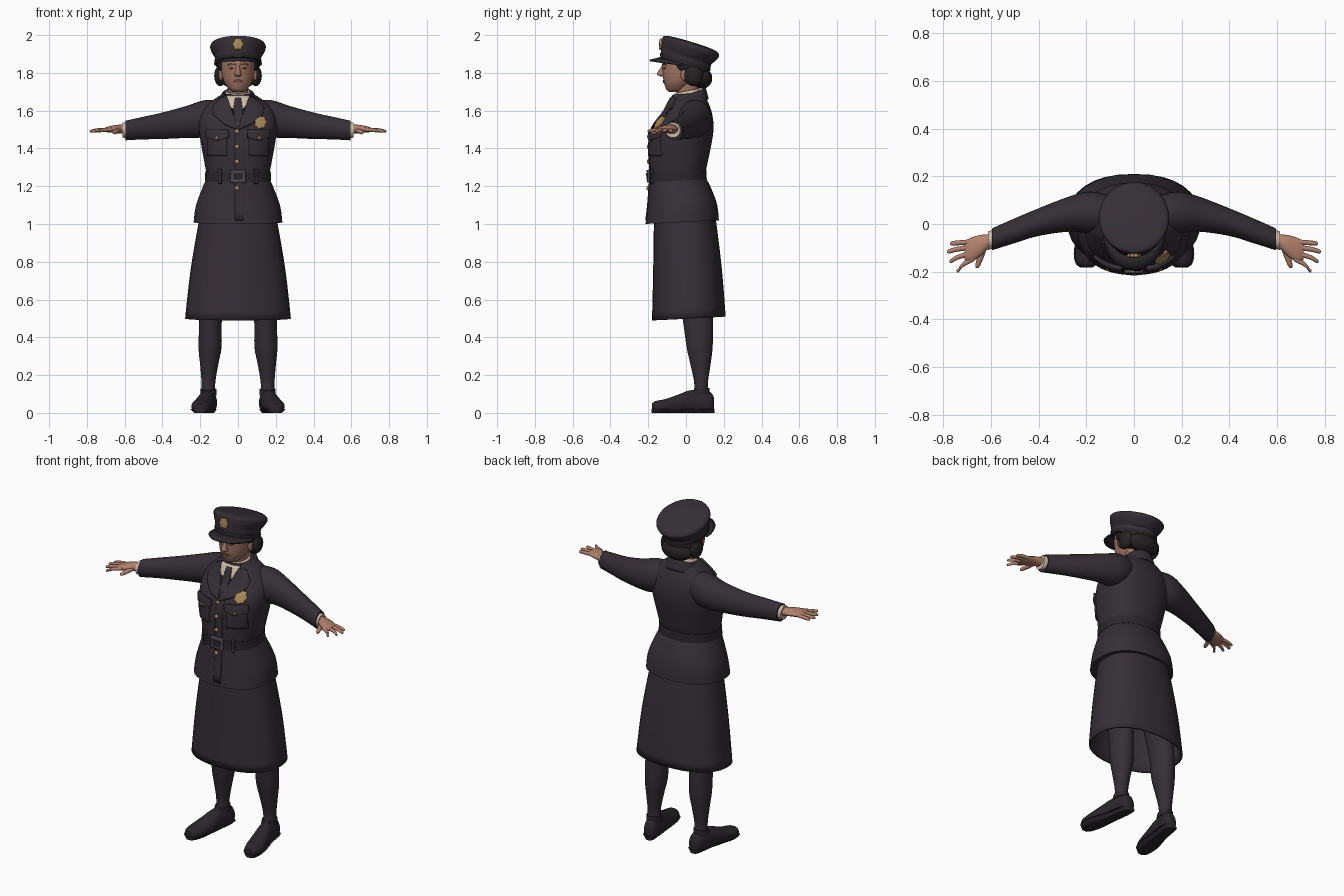
import bpy, bmesh, math
from mathutils import Vector
from mathutils.bvhtree import BVHTree

default_cube = bpy.data.objects.get("Cube")
if default_cube:
    bpy.data.objects.remove(default_cube, do_unlink=True)


def material(name, r, g, b):
    mat = bpy.data.materials.new(name)
    mat.use_nodes = True
    mat.diffuse_color = (r, g, b, 1)
    shader = mat.node_tree.nodes["Principled BSDF"]
    shader.inputs["Base Color"].default_value = (r, g, b, 1)
    shader.inputs["Roughness"].default_value = 0.8
    return mat


NAVY = material("navy cloth", .036, .028, .037)
DARK = material("dark leather", .024, .02, .025)
SKIN = material("hand skin", .45, .22, .15)
FACE = material("face skin", .36, .18, .125)
LIPS = material("lip rose", .26, .10, .08)
BROWN = material("brow brown", .09, .05, .04)
HAIR = material("black hair", .02, .016, .018)
GOLD = material("gold metal", .40, .25, .10)
SHIRT = material("cream shirt", .62, .50, .38)
STEEL = material("buckle steel", .07, .065, .08)


def finish(name, bm, mat, thickness=0):
    mesh = bpy.data.meshes.new(name)
    bm.to_mesh(mesh)
    bm.free()
    mesh.materials.append(mat)
    mesh.shade_smooth()
    mesh.set_sharp_from_angle(angle=math.radians(40))
    obj = bpy.data.objects.new(name, mesh)
    bpy.context.collection.objects.link(obj)
    if thickness:
        solid = obj.modifiers.new("thickness", "SOLIDIFY")
        solid.thickness = thickness
    return obj


def smooth_rows(rows, steps):
    """Catmull-Rom interpolation between the given sections."""
    out = []
    last = len(rows) - 1
    for i in range(last):
        a, b, c, d = (rows[max(0, min(last, i + k))] for k in (-1, 0, 1, 2))
        for j in range(steps):
            t = j / steps
            out.append([q + t / 2 * (r - p + t * (2*p - 5*q + 4*r - s + t * (3*q - p - 3*r + s)))
                        for p, q, r, s in zip(a, b, c, d)])
    return out + [rows[last]]


def loft(name, rows, mat, axis="z", side=1, slope=0, power=2, steps=4, sides=32,
         caps=True, floor=None, ceiling=None, thickness=0):
    """Skin oval sections: (position on axis, two centres, two radii)."""
    bm = bmesh.new()
    rings = []
    for t, u, v, ru, rv in smooth_rows(rows, steps):
        ring = []
        for k in range(sides):
            a = math.tau * k / sides
            c, s = math.cos(a), math.sin(a)
            p = u + ru * math.copysign(abs(c) ** (2 / power), c)
            q = v + rv * math.copysign(abs(s) ** (2 / power), s)
            x, y, z = {"x": (t, p, q), "y": (p, t, q), "z": (p, q, t + slope * (q - v))}[axis]
            if floor is not None:
                z = max(z, floor)
            if ceiling is not None:
                z = min(z, ceiling)
            ring.append(bm.verts.new((x * side, y, z)))
        rings.append(ring)
    for lower, upper in zip(rings, rings[1:]):
        for k in range(sides):
            n = (k + 1) % sides
            bm.faces.new((lower[k], lower[n], upper[n], upper[k]))
    if caps:
        bm.faces.new(rings[0])
        bm.faces.new(rings[-1])
    bmesh.ops.recalc_face_normals(bm, faces=bm.faces)
    return finish(name, bm, mat, thickness)


def ball(name, loc, radii, mat):
    bm = bmesh.new()
    bmesh.ops.create_uvsphere(bm, u_segments=24, v_segments=14, radius=1)
    bmesh.ops.scale(bm, vec=radii, verts=bm.verts)
    bmesh.ops.translate(bm, vec=loc, verts=bm.verts)
    return finish(name, bm, mat)


def surface(obj):
    return BVHTree.FromPolygons([v.co for v in obj.data.vertices],
                                [p.vertices for p in obj.data.polygons])


def front_point(tree, x, z):
    hit = tree.ray_cast(Vector((x, -2, z)), Vector((0, 1, 0)))[0]
    return hit or tree.find_nearest(Vector((x, -.2, z)))[0]


def patch(name, outline, mat, tree, lift=.006, side=1):
    """Lay a flat x-z outline over the front of a body as a thin plate."""
    bm = bmesh.new()
    face = bm.faces.new([bm.verts.new((x * side, 0, z)) for x, z in outline])
    bmesh.ops.triangulate(bm, faces=[face])
    bmesh.ops.subdivide_edges(bm, edges=bm.edges[:], cuts=10, use_grid_fill=True)
    bm.normal_update()
    flipped = [f for f in bm.faces if f.normal.y > 0]
    bmesh.ops.reverse_faces(bm, faces=flipped)
    for v in bm.verts:
        v.co.y = front_point(tree, v.co.x, v.co.z).y - lift
    return finish(name, bm, mat, lift + .003)


def box(x0, x1, z0, z1):
    return [(x0, z0), (x1, z0), (x1, z1), (x0, z1)]


def star(x, z, rx, rz, points):
    return [(x + rx * (1 - .18 * (k % 2)) * math.cos(math.pi * k / points),
             z + rz * (1 - .18 * (k % 2)) * math.sin(math.pi * k / points))
            for k in range(2 * points)]


# Skirt and jacket body
loft("skirt", [(.5, 0, .015, .28, .195), (.75, 0, .008, .252, .182), (1, 0, -.005, .21, .165),
               (1.1, 0, -.01, .19, .15)], NAVY, slope=.05, power=2.3, caps=False, thickness=.012)
jacket = loft("jacket", [(1.01, 0, -.02, .235, .194), (1.1, 0, -.02, .222, .183),
                         (1.2, 0, -.035, .185, .16), (1.25, 0, -.045, .166, .145),
                         (1.31, 0, -.04, .175, .153), (1.45, 0, -.025, .2, .166),
                         (1.53, 0, -.01, .207, .155), (1.6, 0, .01, .19, .122),
                         (1.65, 0, .012, .14, .1), (1.69, 0, .012, .08, .08)],
              NAVY, slope=.05, power=2.3, steps=6, sides=64)
loft("jacket_collar", [(1.62, 0, .02, .115, .1), (1.69, 0, .025, .085, .08)], NAVY,
     slope=.4, caps=False, thickness=.01)
loft("belt", [(1.228, 0, -.043, .175, .153), (1.28, 0, -.043, .173, .152)], DARK,
     slope=.05, power=2.3, steps=1, sides=64)
cloth = surface(jacket)

# Jacket front details
patch("placket", box(-.015, .03, 1.02, 1.52), NAVY, cloth, .004)
patch("shirt_front", [(-.075, 1.68), (0, 1.52), (.075, 1.68)], SHIRT, cloth, .004)
patch("necktie", [(-.016, 1.67), (-.03, 1.58), (0, 1.53), (.03, 1.58), (.016, 1.67)],
      NAVY, cloth, .009)
patch("belt_buckle", box(-.04, .04, 1.22, 1.285), STEEL, cloth, .016)
patch("buckle_center", box(-.025, .025, 1.235, 1.27), DARK, cloth, .02)
patch("chest_badge", star(.12, 1.54, .034, .036, 7), GOLD, cloth, .014)
for z in (1.19, 1.33, 1.41, 1.49):
    spot = front_point(cloth, -.005, z)
    ball("jacket_button", spot - Vector((0, .006, 0)), (.012, .008, .012), GOLD)
for side, word in ((1, "left"), (-1, "right")):
    patch(word + "_lapel", [(.062, 1.685), (.03, 1.59), (-.004, 1.5), (.07, 1.53), (.135, 1.585),
                            (.112, 1.6), (.14, 1.615), (.1, 1.665)], NAVY, cloth, .014, side)
    patch(word + "_pocket", box(.06, .165, 1.36, 1.48), NAVY, cloth, .013, side)
    patch(word + "_pocket_flap", [(.052, 1.5), (.052, 1.46), (.112, 1.44), (.172, 1.46),
                                  (.172, 1.5)], NAVY, cloth, .021, side)
    spot = front_point(cloth, .112 * side, 1.457)
    ball(word + "_pocket_button", spot - Vector((0, .023, 0)), (.008, .005, .008), GOLD)
    patch(word + "_belt_loop", box(.09, .105, 1.215, 1.29), NAVY, cloth, .016, side)

# Arms, hands, legs and shoes
FINGERS = {"index": (.69, -.145, .745, -.195), "middle": (.7, -.122, .775, -.155),
           "ring": (.7, -.097, .785, -.115), "little": (.69, -.075, .772, -.082)}
SHOE = [(-.18, .2, .03, .022, .02), (-.16, .199, .033, .043, .03), (-.11, .192, .035, .055, .038),
        (-.04, .178, .045, .052, .052), (.02, .166, .055, .046, .064), (.1, .155, .055, .044, .066),
        (.135, .151, .05, .036, .055), (.148, .15, .045, .02, .035)]
for side, word in ((1, "left"), (-1, "right")):
    loft(word + "_sleeve", [(.09, .04, 1.57, .075, .085), (.18, .048, 1.557, .088, .098),
                            (.27, .042, 1.541, .074, .085), (.4, .008, 1.52, .058, .07),
                            (.5, -.028, 1.508, .052, .06), (.595, -.064, 1.495, .046, .052)],
         NAVY, "x", side)
    loft(word + "_shirt_cuff", [(.57, -.055, 1.497, .04, .043), (.612, -.07, 1.497, .039, .04)],
         SHIRT, "x", side, steps=1)
    loft(word + "_palm", [(.58, -.06, 1.5, .026, .024), (.615, -.075, 1.502, .032, .024),
                          (.65, -.093, 1.503, .046, .021), (.69, -.11, 1.5, .05, .015),
                          (.712, -.113, 1.498, .036, .008)], SKIN, "x", side, sides=20)
    for finger, (x0, y0, x1, y1) in FINGERS.items():
        loft(word + "_" + finger + "_finger",
             [(x0 - .02, y0, 1.5, .011, .01), ((x0 + x1) / 2, (y0 + y1) / 2, 1.497, .0105, .01),
              (x1 - .008, y1, 1.492, .009, .008), (x1, y1, 1.491, .003, .003)],
             SKIN, "x", side, sides=12)
    loft(word + "_thumb", [(-.09, .63, 1.5, .017, .014), (-.14, .645, 1.49, .014, .012),
                           (-.175, .656, 1.484, .01, .009), (-.184, .658, 1.482, .004, .004)],
         SKIN, "y", side, sides=12)
    loft(word + "_leg", [(.05, .158, .08, .04, .045), (.15, .157, .08, .036, .036),
                         (.25, .153, .077, .047, .052), (.35, .148, .072, .061, .069),
                         (.5, .145, .062, .06, .08), (.75, .13, .03, .075, .09)], NAVY, side=side)
    loft(word + "_shoe", SHOE, DARK, "y", side, floor=0)
    sole = [(y * 1.02, x, z, rx * 1.1, z + .01) for y, x, z, rx, rz in SHOE]
    loft(word + "_sole", sole, DARK, "y", side, floor=0, ceiling=.02)
    loft(word + "_shoe_rim", [(.095, .157, .075, .043, .052), (.125, .157, .078, .042, .045)],
         DARK, side=side, slope=.15)

# Neck and head
loft("neck", [(1.62, 0, .02, .06, .06), (1.7, 0, .008, .054, .058), (1.77, 0, 0, .058, .065)], FACE)
loft("shirt_collar", [(1.63, 0, 0, .078, .078), (1.705, 0, .005, .064, .066)], SHIRT,
     slope=.2, caps=False, thickness=.006)
head = loft("head", [(1.698, 0, -.06, .022, .026), (1.712, 0, -.052, .046, .052),
                     (1.75, 0, -.037, .073, .08), (1.8, 0, -.02, .087, .104),
                     (1.86, 0, -.01, .092, .114), (1.9, 0, 0, .088, .108)], FACE, steps=6, sides=48)
skin = surface(head)
loft("nose", [(1.78, 0, -.122, .01, .008), (1.788, 0, -.128, .019, .022),
              (1.8, 0, -.127, .016, .025), (1.825, 0, -.122, .011, .014),
              (1.85, 0, -.116, .009, .008)], FACE, sides=16)
patch("lips", [(-.028, 1.755), (0, 1.745), (.028, 1.755), (.008, 1.763), (-.008, 1.763)],
      LIPS, skin, .004)
for side, word in ((1, "left"), (-1, "right")):
    patch(word + "_eyebrow", [(.014, 1.842), (.06, 1.84), (.045, 1.852), (.015, 1.849)],
          BROWN, skin, .004, side)
    patch(word + "_eye", [(.02, 1.824), (.036, 1.818), (.052, 1.824), (.036, 1.831)],
          BROWN, skin, .002, side)
    ball(word + "_ear", (.09 * side, -.008, 1.79), (.012, .02, .032), FACE)
    ball(word + "_hair_wave", (.094 * side, .04, 1.785), (.032, .05, .055), HAIR)
    ball(word + "_hair_temple", (.084 * side, .005, 1.84), (.022, .055, .035), HAIR)
ball("back_hair", (0, .04, 1.825), (.11, .085, .085), HAIR)
ball("hair_roll", (0, .085, 1.772), (.098, .054, .056), HAIR)

# Peaked cap
loft("cap_band", [(1.845, 0, -.005, .12, .13), (1.9, 0, .003, .124, .134)], NAVY,
     slope=-.3, steps=1, sides=48)
loft("cap_strap", [(1.85, 0, -.005, .123, .133), (1.866, 0, -.003, .124, .134)], DARK,
     slope=-.3, steps=1, sides=48)
crown = loft("cap_crown", [(1.885, 0, .002, .122, .132), (1.91, 0, .015, .138, .144),
                           (1.932, 0, .025, .147, .15), (1.946, 0, .025, .145, .147),
                           (1.957, 0, .025, .13, .132), (1.964, 0, .025, .07, .07),
                           (1.965, 0, .025, .01, .01)], NAVY, slope=-.3, sides=48)
patch("cap_badge", star(0, 1.952, .03, .036, 6), GOLD, surface(crown), .014)

bm = bmesh.new()
grid = []
for k in range(25):
    a = math.radians(-84 + 7 * k)
    inner = Vector((.12 * math.sin(a), -.005 - .13 * math.cos(a), 1.845 + .039 * math.cos(a)))
    reach = .058 * max(math.cos(a), 0) ** .6
    outward = Vector((.5 * math.sin(a), -math.cos(a) ** .5, -.25))
    grid.append([bm.verts.new(inner + outward * reach * step) for step in (-.1, .5, 1)])
for near, far in zip(grid, grid[1:]):
    for k in range(2):
        bm.faces.new((near[k], far[k], far[k + 1], near[k + 1]))
bmesh.ops.recalc_face_normals(bm, faces=bm.faces)
finish("cap_visor", bm, DARK, .008)
